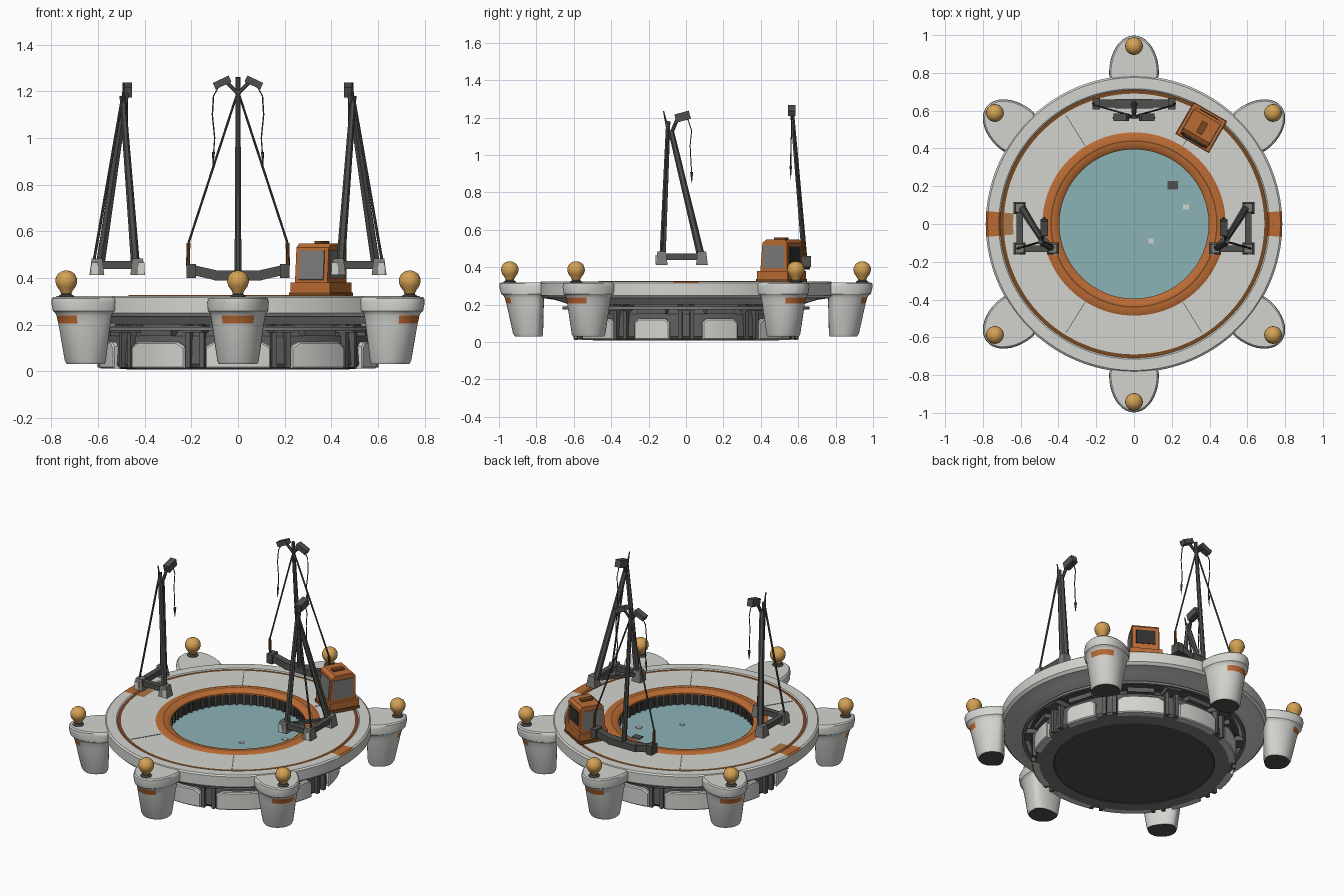
import bpy, bmesh, math
from math import sin, cos, pi, radians
from mathutils import Vector, Matrix

cube = bpy.data.objects.get("Cube")
if cube:
    bpy.data.objects.remove(cube, do_unlink=True)


def material(name, *rgb):
    m = bpy.data.materials.new(name)
    m.use_nodes = True
    m.diffuse_color = (*rgb, 1)
    m.node_tree.nodes["Principled BSDF"].inputs["Base Color"].default_value = (*rgb, 1)
    return m


WHITE = material("pale grey paint", .65, .65, .625)
ORANGE = material("orange paint", .50, .148, .034)
DARK = material("dark grey metal", .08, .082, .077)
BLACK = material("near black metal", .03, .03, .028)
WATER = material("teal water", .265, .45, .47)
AMBER = material("amber lamp", .66, .36, .09)
BROWN = material("rust brown", .19, .065, .015)
TAN = material("faded orange", .40, .18, .07)
GREY = material("mid grey metal", .20, .20, .19)
HULL = material("hull grey metal", .11, .112, .107)


def finish(name, bm, mats, smooth=True):
    bmesh.ops.recalc_face_normals(bm, faces=bm.faces)
    me = bpy.data.meshes.new(name)
    bm.to_mesh(me)
    bm.free()
    ob = bpy.data.objects.new(name, me)
    bpy.context.collection.objects.link(ob)
    for m in mats:
        me.materials.append(m)
    if smooth:
        bpy.ops.object.select_all(action='DESELECT')
        ob.select_set(True)
        bpy.context.view_layer.objects.active = ob
        bpy.ops.object.shade_smooth_by_angle(angle=radians(35))
    return ob


def box(bm, centre, size, rot=Matrix(), mi=0):
    """Box in a bmesh, turned by rot about the origin after placing."""
    mat = rot @ Matrix.Translation(centre) @ Matrix.Diagonal((*size, 1))
    for v in bmesh.ops.create_cube(bm, size=1, matrix=mat)["verts"]:
        for f in v.link_faces:
            f.material_index = mi


def rod(bm, p, q, r, r2=None, sides=8, mi=0):
    """Bar between two points."""
    p, q = Vector(p), Vector(q)
    d = q - p
    mat = Matrix.Translation((p + q) / 2) @ d.to_track_quat('Z', 'Y').to_matrix().to_4x4() @ Matrix.Rotation(pi / sides, 4, 'Z')
    res = bmesh.ops.create_cone(bm, cap_ends=True, segments=sides, radius1=r,
                                radius2=r if r2 is None else r2, depth=d.length, matrix=mat)
    for v in res["verts"]:
        for f in v.link_faces:
            f.material_index = mi


def path(bm, pts, r, sides=6):
    for a, b in zip(pts, pts[1:]):
        rod(bm, a, b, r, sides=sides)


def lathe(name, profile, mats, steps=96, closed=True):
    """Turn (radius, height, material of the next band) about z."""
    bm = bmesh.new()
    rings = [[bm.verts.new((r * cos(2 * pi * i / steps), r * sin(2 * pi * i / steps), z))
              for i in range(steps)] for r, z, _ in profile]
    for k in range(len(profile) if closed else len(profile) - 1):
        a, b = rings[k], rings[(k + 1) % len(rings)]
        for i in range(steps):
            j = (i + 1) % steps
            bm.faces.new((a[i], a[j], b[j], b[i])).material_index = profile[k][2]
    if not closed:
        bm.faces.new(rings[0]).material_index = profile[0][2]
        bm.faces.new(rings[-1]).material_index = profile[-1][2]
    return finish(name, bm, mats)


def spin(deg):
    return Matrix.Rotation(radians(deg), 4, 'Z')


# Main deck ring with painted stripe and a coloured patch on each side
deck = lathe("deck_ring", [(.47, .318, 0), (.64, .318, 0), (.69, .318, 1), (.709, .318, 0), (.716, .323, 0),
                           (.775, .323, 0), (.785, .315, 0), (.785, .25, 0), (.77, .235, 0), (.70, .225, 0),
                           (.62, .20, 2), (.47, .20, 2)], [WHITE, BROWN, DARK, ORANGE, TAN], 144)
for f in deck.data.polygons:
    x, y, z = f.center
    if abs(y) < .064 and z > .31:
        if abs(x) > .709:
            f.material_index = 3
        elif -.69 < x < -.64:
            f.material_index = 4
lathe("inner_collar", [(.395, .31, 0), (.41, .322, 0), (.435, .326, 1), (.443, .326, 0), (.465, .326, 0),
                       (.485, .318, 0), (.48, .30, 0), (.395, .30, 0)], [ORANGE, BROWN])
lathe("under_rail", [(.64, .175, 0), (.66, .175, 0), (.66, .19, 0), (.64, .19, 0)], [GREY])

# Pool wall, ribs and water
lathe("pool_wall", [(.412, .21, 0), (.412, .305, 0), (.44, .305, 0), (.44, .21, 0)], [BLACK])
bm = bmesh.new()
for i in range(60):
    box(bm, (.408, 0, .265), (.012, .016, .08), spin(i * 6))
finish("pool_ribs", bm, [DARK], False)
lathe("water", [(.415, .215, 0), (.415, .23, 0)], [WATER], closed=False)
bm = bmesh.new()
box(bm, (.205, .205, .233), (.055, .045, .005), mi=1)
box(bm, (.275, .09, .233), (.032, .026, .005))
box(bm, (.09, -.09, .233), (.024, .024, .005))
finish("floating_scraps", bm, [WHITE, DARK], False)

# Lower hull with panels and struts
lathe("lower_hull", [(.47, .012, 0), (.475, .008, 1), (.575, .015, 2), (.585, .03, 2), (.575, .15, 2),
                     (.54, .18, 2), (.52, .21, 2)], [DARK, GREY, HULL], closed=False)


def curved_panel(bm, mid, half, r, z0, z1):
    """Curved plate on the hull wall, with clipped upper corners."""
    n = 8
    loops = []
    for rr, inset in ((r - .03, 0), (r + .008, 0), (r + .014, .006)):
        h = half - inset / r
        ang = [mid - h + 2 * h * i / n for i in range(n + 1)]
        pts = [(a, z0 + inset) for a in ang]
        pts += [(a, z1 - inset - (.02 if i in (0, n) else 0)) for i, a in reversed(list(enumerate(ang)))]
        loops.append([bm.verts.new((rr * cos(a), rr * sin(a), z)) for a, z in pts])
    for a, b in zip(loops, loops[1:]):
        for i in range(len(a)):
            j = (i + 1) % len(a)
            bm.faces.new((a[i], a[j], b[j], b[i]))
    top = loops[-1]
    for i in range(n):
        bm.faces.new((top[i], top[i + 1], top[-2 - i], top[-1 - i]))


panels, struts = bmesh.new(), bmesh.new()
for k in range(10):
    mid = 90 + 36 * k
    half = 9.5 if abs(cos(radians(mid))) > .9 else 13.5
    curved_panel(panels, radians(mid), radians(half), .588, .012, .125)
    for off in (-3, 3):
        box(struts, (.585, 0, .11), (.035, .022, .19), spin(mid + 18 + off))
    box(struts, (.59, 0, .18), (.11, .09, .03), spin(mid + 18))
    box(struts, (.56, 0, .165), (.08, .16, .03), spin(mid))
finish("hull_panels", panels, [WHITE])
finish("hull_struts", struts, [HULL], False)

# Outrigger floats: height, centre radius, half width, outward reach, inward reach
FLOAT = [(.03, .84, .083, .075, .072), (.045, .84, .089, .085, .076), (.205, .82, .112, .14, .06),
         (.238, .815, .118, .155, .055), (.25, .812, .122, .165, .055), (.258, .803, .13, .186, .05),
         (.295, .80, .132, .198, .05), (.312, .80, .129, .196, .05), (.319, .80, .122, .188, .05)]


def make_float(name, deg):
    bm = bmesh.new()
    n = 40
    rot = spin(deg)
    rings = []
    for z, c, w, out, inn in FLOAT:
        ring = []
        for i in range(n):
            t = 2 * pi * i / n
            x = out * cos(t) if cos(t) > 0 else -inn * abs(cos(t)) ** .5
            ring.append(bm.verts.new(rot @ Vector((c + x, w * sin(t), z))))
        rings.append(ring)
    for k in range(len(rings) - 1):
        for i in range(n):
            j = (i + 1) % n
            f = bm.faces.new((rings[k][i], rings[k][j], rings[k + 1][j], rings[k + 1][i]))
            if k == 2 and cos(2 * pi * (i + .5) / n) > .8:
                f.material_index = 1
    bm.faces.new(rings[0]).material_index = 2
    bm.faces.new(rings[-1])
    finish(name, bm, [WHITE, ORANGE, DARK])
    # Pear-shaped lamp on a short stem
    stem = lathe(name + "_lamp_stem", [(.033, .31, 0), (.033, .323, 0), (.024, .328, 0), (.02, .338, 0)],
                 [DARK], 20, False)
    lamp = lathe(name + "_lamp", [(.021, .33, 0), (.027, .345, 0), (.04, .362, 0), (.047, .382, 0), (.046, .397, 0),
                                  (.037, .416, 0), (.022, .427, 0), (.008, .431, 0)], [AMBER], 24, False)
    for ob in (stem, lamp):
        ob.location = rot @ Vector((.942, 0, 0))


for side, base in (("back", 90), ("front", 270)):
    for label, step in (("middle", 0), ("first", -51.4), ("last", 51.4)):
        make_float(f"{side}_{label}_float", base + step)

# Deck seams
bm = bmesh.new()
for deg in (58, 122, 238, 302):
    box(bm, (.585, 0, .3185), (.19, .005, .003), spin(deg))
finish("deck_seams", bm, [GREY], False)

# Control cabin
turn = Matrix.Translation((.356, .511, 0)) @ spin(-30)
bm = bmesh.new()
box(bm, (0, 0, .327), (.205, .195, .022), turn, 1)
box(bm, (0, 0, .358), (.195, .188, .045), turn)
SIDE = [(-.085, .378), (.08, .378), (.08, .53), (.065, .547), (-.05, .547), (-.072, .53)]
ends = [[bm.verts.new(turn @ Vector((x, y, z))) for y, z in SIDE] for x in (-.08, .08)]
for e in ends:
    bm.faces.new(e)
for i in range(len(SIDE)):
    j = (i + 1) % len(SIDE)
    bm.faces.new((ends[0][i], ends[0][j], ends[1][j], ends[1][i]))
finish("cabin", bm, [ORANGE, BROWN], False)
bm = bmesh.new()
lean = Matrix.Translation((0, -.079, .454)) @ Matrix.Rotation(radians(-4.5), 4, 'X')
box(bm, (0, 0, 0), (.122, .008, .125), turn @ lean)
for s in (-1, 1):
    box(bm, (s * .08, -.002, .457), (.008, .128, .12), turn)
box(bm, (0, .08, .465), (.115, .008, .09), turn, 1)
box(bm, (.005, 0, .552), (.035, .07, .014), turn, 2)
finish("cabin_windows", bm, [GREY, BLACK, BROWN], False)

# Back crane: bowed beam, leaning mast, guys, twin heads
bm = bmesh.new()
box(bm, (0, .637, .41), (.2, .05, .042))
for s in (-1, 1):
    rod(bm, (s * .09, .637, .41), (s * .2, .637, .435), .03, sides=4)
    box(bm, (s * .2, .637, .43), (.04, .06, .06))
    rod(bm, (s * .215, .637, .45), (s * .212, .63, .55), .008, mi=1)
    rod(bm, (s * .212, .63, .55), (0, .57, 1.2), .005)
    rod(bm, (0, .567, 1.19), (s * .045, .565, 1.235), .009)
    tilt = Matrix.Translation((s * .068, .565, 1.238)) @ Matrix.Rotation(s * radians(25), 4, 'Y')
    box(bm, (0, 0, 0), (.075, .04, .03), tilt)
    path(bm, [(s * .08, .565, 1.225), (s * .105, .565, 1.18), (s * .11, .563, 1.10), (s * .10, .56, 1.0),
              (s * .105, .56, .93)], .003)
    rod(bm, (s * .105, .56, .94), (s * .108, .56, .87), .007, .001)
rod(bm, (0, .637, .41), (0, .565, 1.26), .016, .011)
finish("back_crane", bm, [DARK, BROWN], False)

# Side cranes: L-shaped base, two legs, guy, head with hook line
for name, s in (("left_crane", 1), ("right_crane", -1)):
    bm = bmesh.new()

    def p(x, y, z):
        return Vector((s * x, y, z))

    corners = [p(.605, .085, .455), p(.605, -.13, .455), p(.43, -.13, .455)]
    path(bm, corners, .024, 4)
    rod(bm, corners[0], corners[2], .014, sides=4)
    for c in corners:
        rod(bm, c - Vector((0, 0, .043)), c + Vector((0, 0, .028)), .045, .032, 4, 2)
    for x in (.415, .615):
        box(bm, p(x, -.16, .44), (.028, .006, .05), mi=1)
    apex = p(.495, -.095, 1.18)
    rod(bm, p(.44, -.125, .46), apex, .019, .013, 6)
    rod(bm, p(.59, .08, .46), p(.49, -.08, 1.13), .021, .015, 6)
    rod(bm, p(.62, -.13, .46), apex, .006)
    rod(bm, p(.495, -.09, 1.1), p(.49, -.12, 1.235), .01, .003)
    rod(bm, p(.49, -.085, 1.1), p(.477, -.045, 1.195), .01)
    tilt = Matrix.Translation(p(.475, -.018, 1.205)) @ Matrix.Rotation(radians(15), 4, 'X')
    box(bm, (0, 0, 0), (.04, .08, .045), tilt)
    path(bm, [p(.475, .01, 1.19), p(.475, .03, 1.13), p(.475, .022, 1.05), p(.475, .03, .90)], .003)
    rod(bm, p(.475, .03, .91), p(.475, .031, .85), .009, .001)
    finish(name, bm, [DARK, WHITE, GREY], False)
